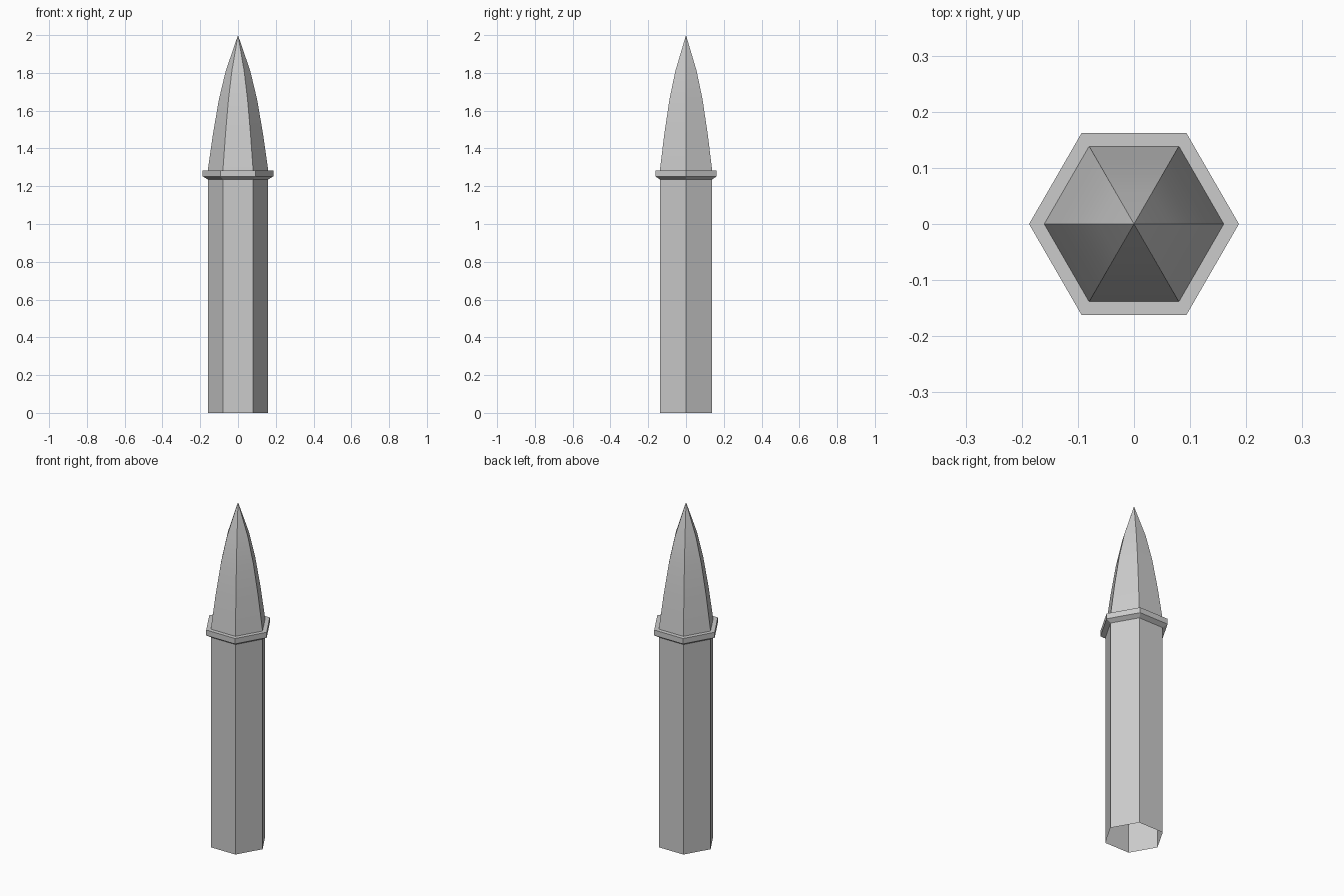
import bpy
import bmesh
import math

if "Cube" in bpy.data.objects:
    bpy.data.objects.remove(bpy.data.objects["Cube"], do_unlink=True)

SIDES = 6
stone = bpy.data.materials.new("grey stone")
stone.use_nodes = True
grey = (0.6, 0.6, 0.6, 1)
stone.diffuse_color = grey
stone.node_tree.nodes["Principled BSDF"].inputs["Base Color"].default_value = grey


def hex_loft(name, profile):
    """Loft a hexagon through (radius, height) pairs; radius 0 makes a tip."""
    bm = bmesh.new()
    rings = []
    for r, z in profile:
        if r == 0:
            rings.append([bm.verts.new((0, 0, z))] * SIDES)
        else:
            angles = [math.tau * i / SIDES for i in range(SIDES)]
            rings.append([bm.verts.new((r * math.cos(a), r * math.sin(a), z)) for a in angles])
    for low, high in zip(rings, rings[1:]):
        for i in range(SIDES):
            j = (i + 1) % SIDES
            corners = [low[i], low[j], high[j], high[i]]
            bm.faces.new(list(dict.fromkeys(corners)))
    mesh = bpy.data.meshes.new(name)
    bm.to_mesh(mesh)
    bm.free()
    mesh.materials.append(stone)
    obj = bpy.data.objects.new(name, mesh)
    bpy.context.collection.objects.link(obj)
    return obj


# Straight shaft, open at the foot
hex_loft("shaft", [(0.16, 0), (0.16, 1.236)])

# Projecting collar with a chamfered underside
hex_loft("collar", [(0.16, 1.236), (0.187, 1.252), (0.187, 1.284), (0.16, 1.284)])

# Curved spire, smooth along its height with sharp ridges
spire = hex_loft("spire", [(0.16, 1.284), (0.132, 1.48), (0.101, 1.66), (0.065, 1.81), (0, 2)])
bpy.ops.object.select_all(action="DESELECT")
spire.select_set(True)
bpy.context.view_layer.objects.active = spire
bpy.ops.object.shade_smooth_by_angle(angle=math.radians(30))
